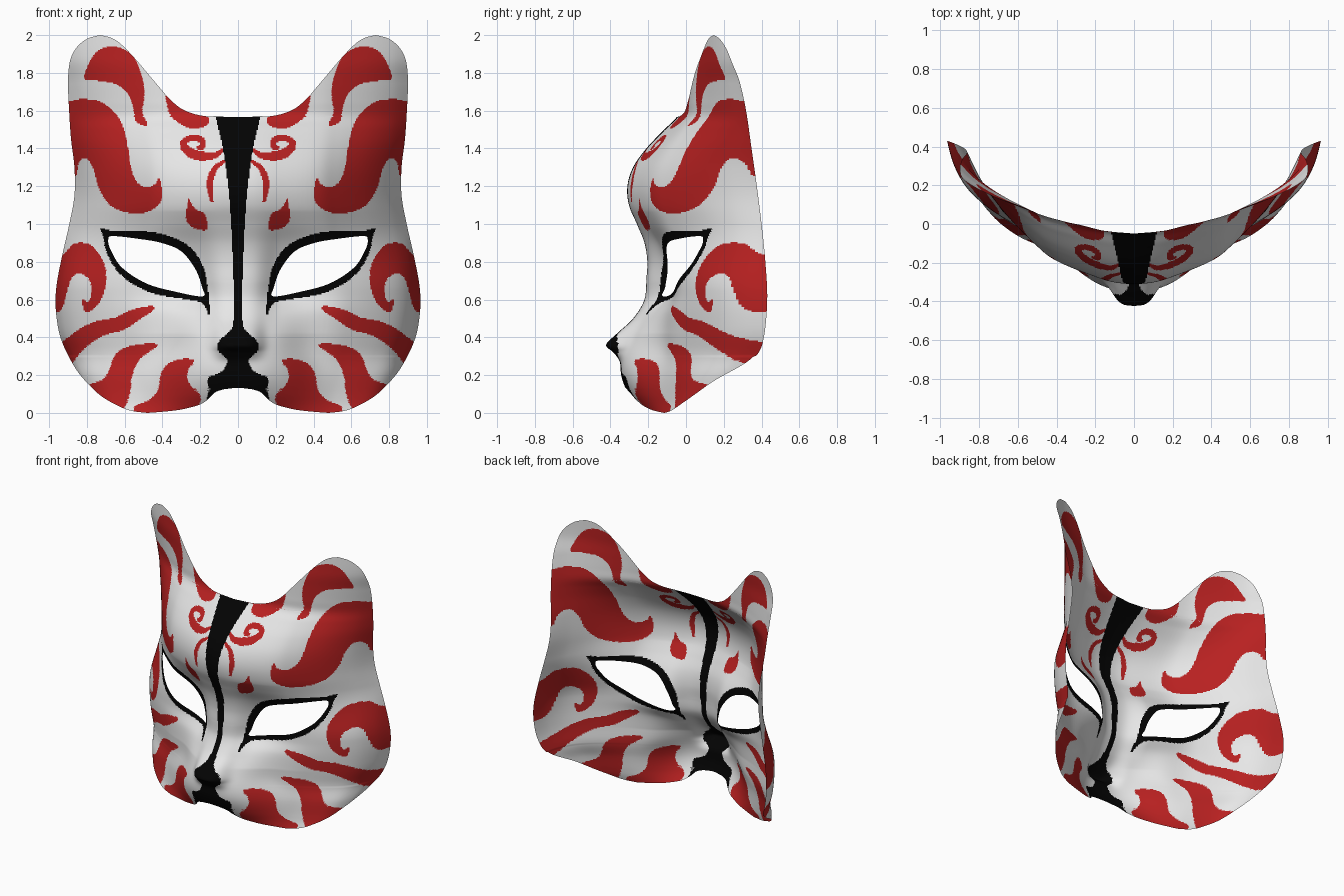
import bpy, bmesh, math


# ---------- helpers ----------
def spline(pts, closed=False, n=8):
    """Dense Catmull-Rom polyline through the points."""
    m, out = len(pts), []
    for i in range(m if closed else m - 1):
        if closed:
            q = [pts[(i + k) % m] for k in (-1, 0, 1, 2)]
        else:
            q = [pts[max(0, min(m - 1, i + k))] for k in (-1, 0, 1, 2)]
        for s in range(n):
            t = s / n
            out.append(tuple(0.5 * (2 * b + (c - a) * t + (2 * a - 5 * b + 4 * c - d) * t * t
                                    + (3 * b - a - 3 * c + d) * t ** 3)
                             for a, b, c, d in zip(*q)))
    if not closed:
        out.append(tuple(pts[-1]))
    return out


def profile(*pts):
    """Smooth function through (position, value) pairs."""
    poly = spline(pts)

    def f(p):
        if p <= poly[0][0]:
            return poly[0][1]
        for (a, va), (b, vb) in zip(poly, poly[1:]):
            if p <= b:
                return va + (vb - va) * (p - a) / max(b - a, 1e-9)
        return poly[-1][1]
    return f


def blob(*pts):
    return spline(pts, True)


def stroke(*pts):
    """Tapered brush line from (x, z, radius) points."""
    path = spline(pts)
    left, right = [], []
    for i, (x, z, r) in enumerate(path):
        a, b = path[max(i - 1, 0)], path[min(i + 1, len(path) - 1)]
        dx, dz = b[0] - a[0], b[1] - a[1]
        l = math.hypot(dx, dz) or 1
        left.append((x - dz / l * r, z + dx / l * r))
        right.append((x + dz / l * r, z - dx / l * r))
    return left + right[::-1]


def inside(poly, x, z):
    hit = False
    for (ax, az), (bx, bz) in zip(poly, poly[1:] + poly[:1]):
        if (az > z) != (bz > z) and x < ax + (bx - ax) * (z - az) / (bz - az):
            hit = not hit
    return hit


def nearest(poly, x, z):
    best = (9, x, z)
    for (ax, az), (bx, bz) in zip(poly, poly[1:] + poly[:1]):
        dx, dz = bx - ax, bz - az
        t = max(0, min(1, ((x - ax) * dx + (z - az) * dz) / (dx * dx + dz * dz + 1e-12)))
        px, pz = ax + t * dx, az + t * dz
        best = min(best, (math.hypot(px - x, pz - z), px, pz))
    return best[1:]


# ---------- outline of the right half, as x for a given z ----------
outer = profile((0, .48), (.012, .57), (.045, .65), (.1, .738), (.2, .835), (.3, .897), (.4, .94),
                (.5, .96), (.6, .966), (.7, .957), (.85, .927), (1, .893), (1.15, .866), (1.3, .866),
                (1.45, .884), (1.6, .894), (1.75, .9), (1.86, .89), (1.93, .858), (1.98, .8), (2, .73))
chin_edge = profile((0, .48), (.006, .4), (.018, .3), (.045, .2), (.08, .15), (.11, .12),
                    (.128, .06), (.133, 0))
ear_edge = profile((1.566, 0), (1.568, .1), (1.575, .2), (1.605, .29), (1.66, .36), (1.74, .43),
                   (1.87, .54), (1.95, .617), (1.985, .67), (2, .73))


def inner(z):
    return chin_edge(z) if z < .133 else ear_edge(z) if z > 1.566 else 0


# ---------- relief ----------
centre_y = profile((0, -.19), (.2, -.2), (.4, -.2), (.6, -.21), (.7, -.21), (.8, -.205), (.9, -.22),
                   (1, -.26), (1.1, -.302), (1.2, -.31), (1.3, -.28), (1.4, -.21), (1.5, -.115),
                   (1.57, -.047), (1.65, -.035), (1.8, -.02), (1.9, 0), (2, .01))
rim_y = profile((0, .06), (.05, .12), (.1, .165), (.2, .25), (.3, .37), (.4, .412), (.6, .43),
                (.8, .42), (1, .4), (1.2, .375), (1.4, .347), (1.6, .318), (1.75, .285), (1.87, .247), (2, .24))
across_low = profile((0, 0), (.12, .015), (.25, .07), (.5, .195), (.65, .32), (.8, .48), (.9, .63),
                     (.965, .81), (1, 1))
across_high = profile((0, 0), (.12, .015), (.25, .065), (.47, .18), (.6, .31), (.78, .545), (.91, .775), (1, 1))
muzzle = profile((0, .04), (.1, .108), (.2, .143), (.3, .14), (.4, .1), (.5, .045), (.6, 0), (.7, 0))
muzzle_width = profile((0, .37), (.15, .36), (.25, .34), (.36, .3), (.5, .3))
nose = profile((.2, 0), (.27, .005), (.32, .05), (.36, .105), (.42, .075), (.5, .03), (.6, .01), (.7, 0))
socket = profile((.42, 0), (.53, .025), (.62, .075), (.7, .08), (.8, .06), (.9, .035), (1, .01), (1.07, 0))


def depth_row(z):
    wide = outer(z)
    if z < .3:
        wide = max(wide, .75 + .5 * z)
    elif z > 1.75:
        wide = .9
    y0, y1, m, k = centre_y(z), rim_y(z), muzzle(z), nose(z)
    w, s = muzzle_width(z), socket(z)
    t = max(0, min(1, (z - .65) / .35))
    t = t * t * (3 - 2 * t)
    return lambda x: (y0 + (y1 - y0) * ((1 - t) * across_low(x / wide) + t * across_high(x / wide))
                      - m * math.exp(-(x / w) ** 4) - k * math.exp(-(x / .12) ** 4)
                      + s * math.exp(-((x - .23) / (.1 if x < .23 else .28)) ** 2))


# ---------- painted shapes ----------
eye_hole = blob((.186, .617), (.325, .64), (.485, .685), (.615, .77), (.675, .865), (.687, .918),
                (.664, .936), (.537, .923), (.405, .9), (.3, .855), (.225, .76), (.19, .665))
eye_rim = blob((.727, .978), (.66, .962), (.563, .966), (.405, .948), (.27, .89), (.19, .79), (.163, .68),
               (.15, .52), (.19, .58), (.27, .6), (.43, .627), (.563, .685), (.653, .77), (.7, .865), (.712, .93))
stripe_width = profile((.08, .165), (.12, .155), (.17, .16), (.19, .155), (.21, .1), (.24, .07), (.275, .056),
                       (.3, .075), (.325, .103), (.35, .11), (.38, .1), (.42, .06), (.45, .033), (.5, .022),
                       (.6, .02), (.8, .027), (1, .036), (1.2, .052), (1.4, .08), (1.57, .12))
ear_patch = blob((.66, 1.94), (.755, 1.905), (.815, 1.775), (.75, 1.76), (.645, 1.74), (.58, 1.685),
                 (.553, 1.605), (.54, 1.54), (.48, 1.523), (.505, 1.59), (.495, 1.685), (.51, 1.79), (.563, 1.897))
brow_band = blob((.875, 1.652), (.8, 1.66), (.72, 1.643), (.632, 1.564), (.59, 1.447), (.57, 1.315),
                 (.537, 1.225), (.484, 1.193), (.44, 1.21), (.418, 1.245), (.404, 1.183), (.41, 1.114),
                 (.474, 1.066), (.563, 1.056), (.67, 1.093), (.733, 1.183), (.765, 1.288), (.8, 1.345),
                 (.84, 1.33), (.865, 1.246), (.95, 1.25), (.97, 1.6))
cheek_swirl = blob((.934, .83), (.865, .897), (.775, .886), (.712, .8), (.698, .706), (.717, .616),
                   (.76, .553), (.81, .537), (.823, .6), (.793, .585), (.775, .638), (.786, .7), (.83, .738),
                   (.876, .722), (.902, .653), (.923, .574), (.95, .535), (1.03, .55), (1.03, .8))
cheek_stripe_high = blob((.452, .565), (.55, .55), (.65, .505), (.76, .482), (.86, .43), (.96, .33),
                         (.93, .2), (.85, .3), (.79, .36), (.71, .41), (.6, .442), (.52, .495), (.456, .537))
cheek_stripe_low = blob((.425, .363), (.52, .364), (.616, .338), (.66, .29), (.68, .23), (.717, .177),
                        (.8, .135), (.8, .03), (.66, -.02), (.606, .02), (.574, .098), (.558, .204),
                        (.52, .283), (.468, .325))
chin_stripe = blob((.233, .28), (.31, .285), (.373, .257), (.408, .204), (.424, .124), (.468, .07),
                   (.55, .03), (.5, -.03), (.25, -.01), (.2, .06), (.205, .1), (.25, .145), (.268, .19), (.262, .23))
crown_patch = blob((.378, 1.72), (.37, 1.606), (.336, 1.553), (.257, 1.507), (.167, 1.52), (.16, 1.575),
                   (.2, 1.61), (.28, 1.65))
crown_curl = stroke((.07, 1.4, .005), (.13, 1.362, .018), (.22, 1.365, .026), (.28, 1.4, .022),
                    (.287, 1.435, .016), (.245, 1.456, .016), (.195, 1.445, .018), (.188, 1.41, .015),
                    (.22, 1.405, .008))
brow_crescent = stroke((.07, 1.335, .008), (.125, 1.29, .015), (.15, 1.21, .017), (.137, 1.115, .008))
brow_drop = blob((.262, 1.138), (.232, 1.085), (.18, 1.055), (.161, 1.0), (.17, .968), (.225, .975),
                 (.268, 1.008), (.274, 1.05), (.268, 1.1))
reds = [(p, min(a for a, _ in p), max(a for a, _ in p), min(b for _, b in p), max(b for _, b in p))
        for p in (ear_patch, brow_band, cheek_swirl, cheek_stripe_high, cheek_stripe_low, chin_stripe,
                  crown_patch, crown_curl, brow_crescent, brow_drop)]


def paint(x, z):
    if x < .17 and x < stripe_width(z):
        return 2
    if .14 < x < .74 and .5 < z < 1 and inside(eye_rim, x, z):
        return 2
    for p, x0, x1, z0, z1 in reds:
        if x0 < x < x1 and z0 < z < z1 and inside(p, x, z):
            return 1
    return 0


# ---------- half sheet: rows of height, columns from inner to outer edge ----------
COLS = 144
rows = {round(i * .0066, 4) for i in range(304)} | {2.0, .133, 1.566}
rows |= {round(i * .003, 4) for i in range(16)} | {round(1.566 + i * .003, 4) for i in range(10)}
rows |= {round(2 - .0005 * i * i, 4) for i in range(9)}
rows = sorted(z for z in rows if z <= 2)
bm = bmesh.new()
grid = []
for z in rows:
    a, b = inner(z), outer(z)
    grid.append([bm.verts.new((a + (b - a) * i / COLS, 0, z)) for i in range(COLS + 1)])
for lo, hi in zip(grid, grid[1:]):
    for i in range(COLS):
        f = bm.faces.new((lo[i], lo[i + 1], hi[i + 1], hi[i]))
        c = f.calc_center_median()
        f.material_index = paint(c.x, c.z)
        f.smooth = True

# eye opening, with its border pulled onto the smooth curve
cut = []
for f in bm.faces:
    c = f.calc_center_median()
    if .15 < c.x < .72 and .58 < c.z < .96 and inside(eye_hole, c.x, c.z):
        cut.append(f)
gone = set(cut)
border = [v for v in {v for f in cut for v in f.verts} if any(f not in gone for f in v.link_faces)]
bmesh.ops.delete(bm, geom=cut, context='FACES')
for v in border:
    v.co.x, v.co.z = nearest(eye_hole, v.co.x, v.co.z)

# push the sheet into relief
cache = {}
for v in bm.verts:
    z = v.co.z
    if z not in cache:
        cache[z] = depth_row(z)
    v.co.y = cache[z](v.co.x)
bmesh.ops.remove_doubles(bm, verts=bm.verts, dist=.00005)

mesh = bpy.data.meshes.new("mask")
bm.to_mesh(mesh)
bm.free()
for name, col in (("white lacquer", (.8, .8, .8, 1)), ("red paint", (.48, .015, .015, 1)),
                  ("black paint", (.001, .001, .001, 1))):
    mat = bpy.data.materials.new(name)
    mat.diffuse_color = col
    mesh.materials.append(mat)
mask = bpy.data.objects.new("mask", mesh)
bpy.context.collection.objects.link(mask)
mirror = mask.modifiers.new("mirror", 'MIRROR')
mirror.use_clip = True
mirror.merge_threshold = .0005
